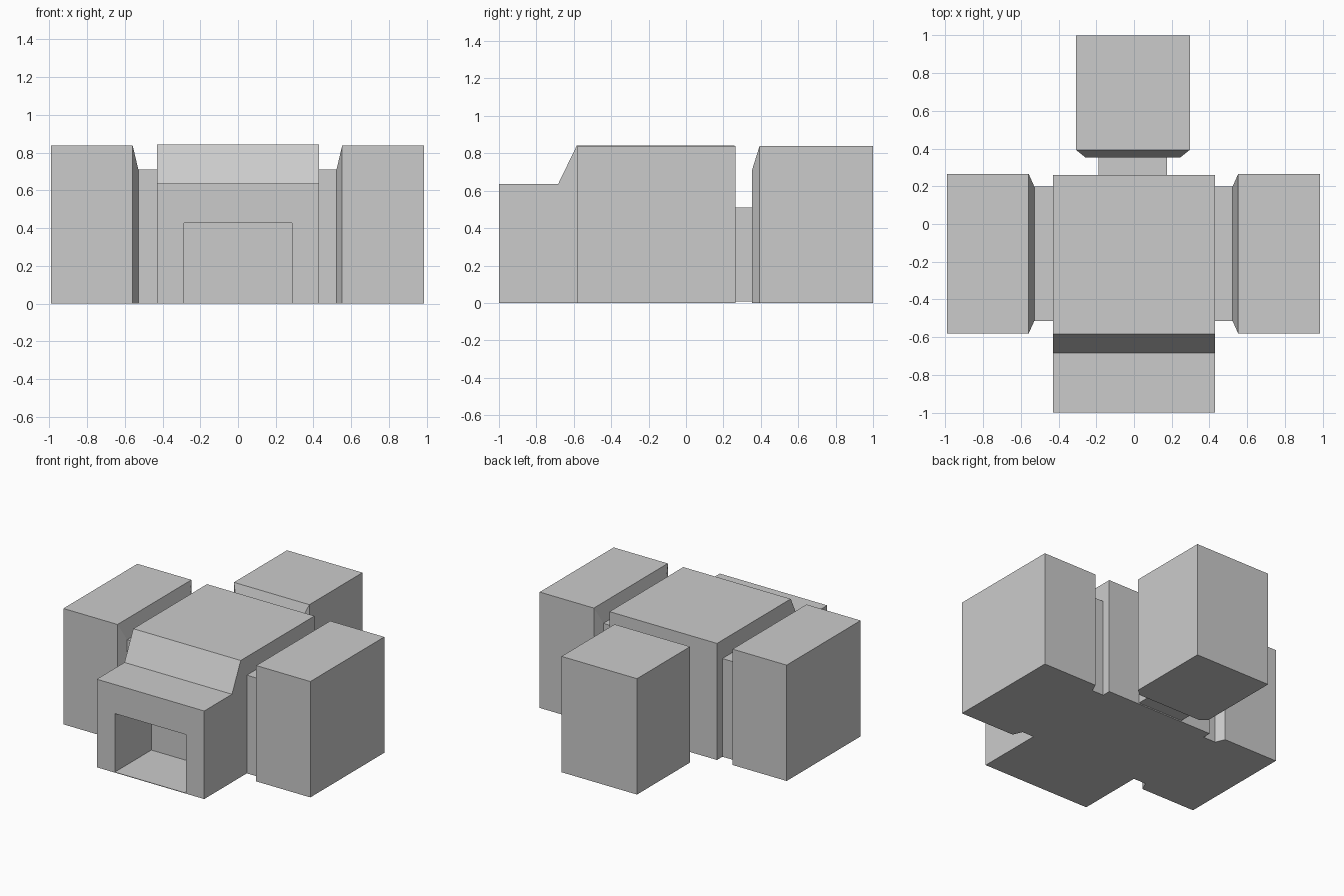
import bpy
import bmesh
from mathutils import Vector

cube = bpy.data.objects.get("Cube")
if cube:
    bpy.data.objects.remove(cube, do_unlink=True)

# Single plain grey material
grey = bpy.data.materials.new("plain_grey")
grey.use_nodes = True
colour = (0.6, 0.6, 0.6, 1)
grey.diffuse_color = colour
grey.node_tree.nodes["Principled BSDF"].inputs["Base Color"].default_value = colour


def finish(name, bm):
    bmesh.ops.recalc_face_normals(bm, faces=bm.faces)
    mesh = bpy.data.meshes.new(name)
    bm.to_mesh(mesh)
    bm.free()
    mesh.materials.append(grey)
    obj = bpy.data.objects.new(name, mesh)
    bpy.context.collection.objects.link(obj)
    return obj


def prism(name, points, sweep):
    """Sweep a flat outline along a vector."""
    bm = bmesh.new()
    face = bm.faces.new([bm.verts.new(p) for p in points])
    result = bmesh.ops.extrude_face_region(bm, geom=[face], use_keep_orig=True)
    moved = [g for g in result["geom"] if isinstance(g, bmesh.types.BMVert)]
    bmesh.ops.translate(bm, verts=moved, vec=Vector(sweep))
    return finish(name, bm)


def box(name, x, y, z):
    outline = [(x[0], y[0], z[0]), (x[1], y[0], z[0]),
               (x[1], y[1], z[0]), (x[0], y[1], z[0])]
    return prism(name, outline, (0, 0, z[1] - z[0]))


def tapered_block(name, place, sections):
    """Loft rectangles (depth, low, high, top) standing on the ground."""
    bm = bmesh.new()
    rings = []
    for depth, low, high, top in sections:
        corners = [(low, 0), (high, 0), (high, top), (low, top)]
        rings.append([bm.verts.new(place(depth, w, z)) for w, z in corners])
    for a, b in zip(rings, rings[1:]):
        for i in range(4):
            j = (i + 1) % 4
            bm.faces.new((a[i], a[j], b[j], b[i]))
    bm.faces.new(rings[0])
    bm.faces.new(rings[-1])
    return finish(name, bm)


HALF = 0.43       # half width of the hall and porch
FRONT = -0.583    # front wall of the hall
BACK = 0.26
PORCH_TOP = 0.637
DOOR, DOOR_TOP = 0.285, 0.427

# Central hall with the sloping roof front
hall = [(FRONT, 0), (FRONT, PORCH_TOP), (-0.683, PORCH_TOP),
        (FRONT, 0.843), (BACK, 0.843), (BACK, 0)]
prism("central_hall", [(-HALF, y, z) for y, z in hall], (2 * HALF, 0, 0))

# Porch around the open doorway, with a thin floor
arch = [(-HALF, 0), (-DOOR, 0), (-DOOR, DOOR_TOP), (DOOR, DOOR_TOP),
        (DOOR, 0), (HALF, 0), (HALF, PORCH_TOP), (-HALF, PORCH_TOP)]
prism("porch", [(x, -1, z) for x, z in arch], (0, FRONT + 1, 0))
box("porch_floor", (-DOOR, DOOR), (-1, FRONT), (0, 0.004))

# Side wings and the passages joining them to the hall
for side, label in ((1, "left"), (-1, "right")):
    tapered_block(label + "_wing", lambda d, w, z: (side * d - 0.003, w, z),
                  [(0.525, -0.513, 0.198, 0.71),
                   (0.555, -0.58, 0.265, 0.838),
                   (0.988, -0.58, 0.265, 0.838)])
    box(label + "_passage", sorted((side * HALF, side * 0.525 - 0.003)),
        (-0.513, 0.198), (0, 0.71))

# Rear wing and its lower, narrower passage
tapered_block("rear_wing", lambda d, w, z: (w, d, z),
              [(0.353, -0.258, 0.246, 0.71),
               (0.393, -0.308, 0.296, 0.838),
               (1, -0.308, 0.296, 0.838)])
box("rear_passage", (-0.187, 0.175), (BACK, 0.353), (0.008, 0.51))
